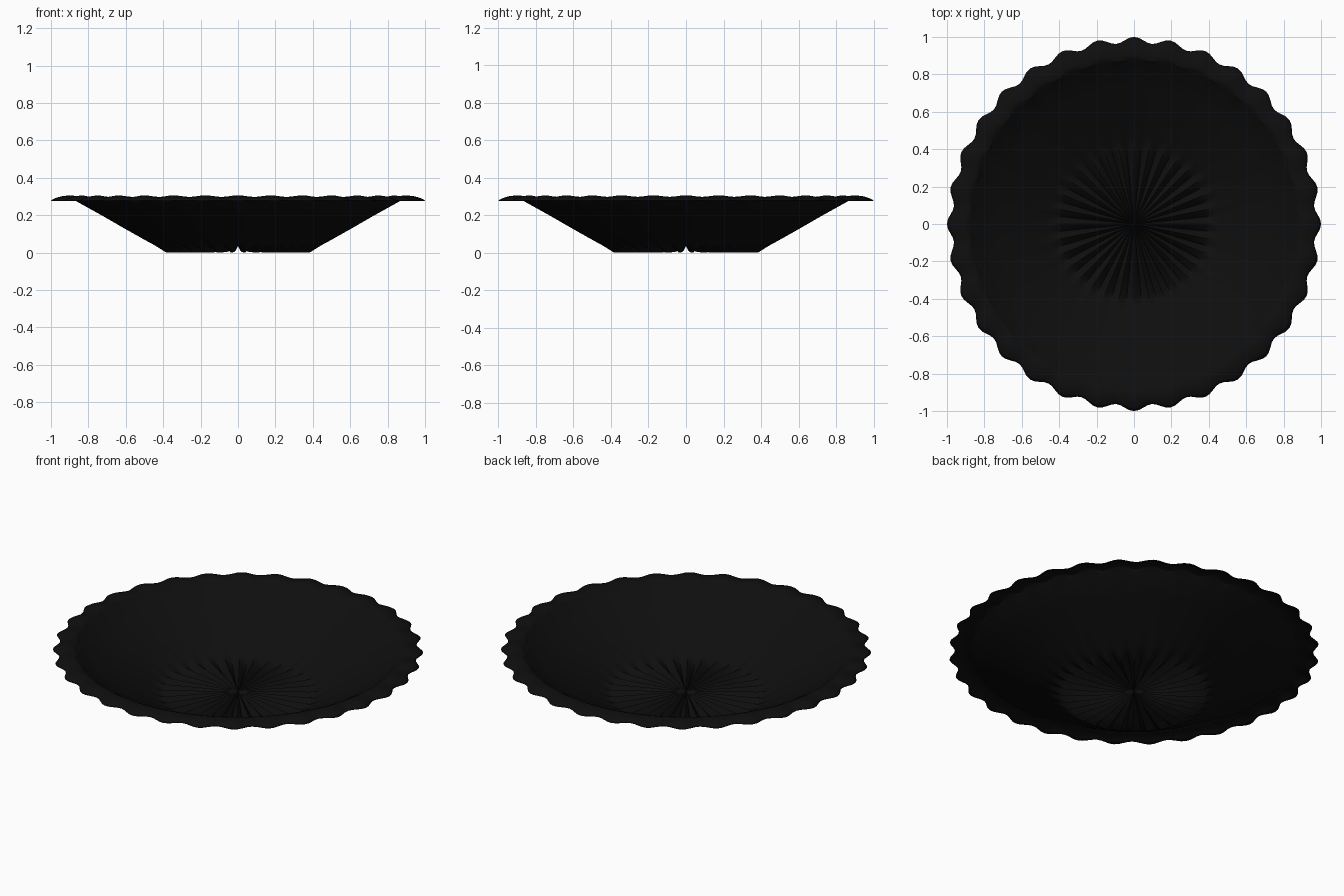
import bpy, bmesh, math

if "Cube" in bpy.data.objects:
    bpy.data.objects.remove(bpy.data.objects["Cube"])

LOBES = 32      # flutes around the dish
STEPS = 8       # columns per flute
N = LOBES * STEPS

# profile rows: radius and height in a flute valley, then on a flute crest
ROWS = [
    (0.10, 0.015, 0.10, 0.035), (0.20, 0.004, 0.20, 0.035),
    (0.30, 0.001, 0.30, 0.035), (0.385, 0.0, 0.385, 0.035),
    (0.42, 0.022, 0.43, 0.037), (0.465, 0.050, 0.47, 0.052),
    (0.60, 0.125, 0.60, 0.125), (0.73, 0.200, 0.73, 0.200),
    (0.865, 0.275, 0.865, 0.275), (0.875, 0.289, 0.885, 0.294),
    (0.89, 0.294, 0.905, 0.302), (0.93, 0.290, 0.945, 0.297),
    (0.955, 0.283, 0.98, 0.286), (0.965, 0.276, 0.998, 0.275),
]

bm = bmesh.new()
centre = bm.verts.new((0, 0, 0.035))
rings = []
for k, (rv, zv, rp, zp) in enumerate(ROWS):
    ring = []
    for i in range(N):
        a = 2 * math.pi * i / N
        f = (i % STEPS) / STEPS
        # folded pleats on the base, rounded waves on the rim
        t = abs(1 - 2 * f) if k < 6 else 0.5 + 0.5 * math.cos(2 * math.pi * f)
        r, z = rv + (rp - rv) * t, zv + (zp - zv) * t
        ring.append(bm.verts.new((r * math.cos(a), r * math.sin(a), z)))
    rings.append(ring)

# pleated base centre, then the wall and scalloped lip
for i in range(N):
    j = (i + 1) % N
    bm.faces.new((centre, rings[0][i], rings[0][j]))
    for lo, hi in zip(rings, rings[1:]):
        bm.faces.new((lo[i], hi[i], hi[j], lo[j]))

mesh = bpy.data.meshes.new("fluted_dish")
bm.to_mesh(mesh)
bm.free()
dish = bpy.data.objects.new("fluted_dish", mesh)
bpy.context.collection.objects.link(dish)

black = bpy.data.materials.new("black")
black.diffuse_color = (0.0045, 0.0045, 0.0045, 1)
black.use_nodes = True
black.node_tree.nodes["Principled BSDF"].inputs["Base Color"].default_value = black.diffuse_color
mesh.materials.append(black)

# thin sheet thickness, grown towards the inside
shell = dish.modifiers.new("thickness", 'SOLIDIFY')
shell.thickness = 0.004
shell.offset = 1

bpy.context.view_layer.objects.active = dish
dish.select_set(True)
bpy.ops.object.shade_smooth_by_angle(angle=math.radians(30))
